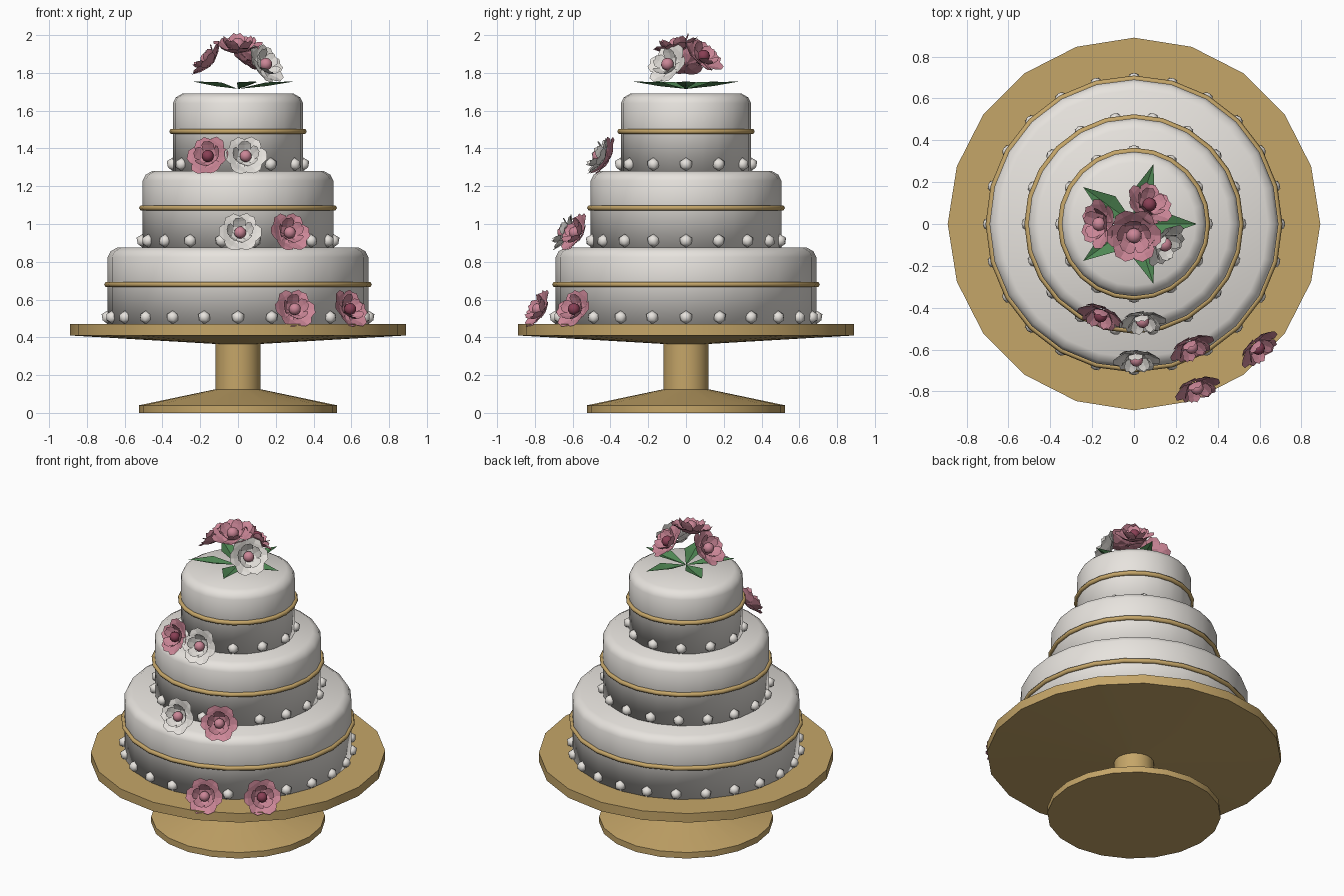
import bpy, bmesh
from math import sin, cos, pi, radians
from mathutils import Vector, Matrix

if "Cube" in bpy.data.objects:
    bpy.data.objects.remove(bpy.data.objects["Cube"])


def material(name, rgb):
    m = bpy.data.materials.new(name)
    m.use_nodes = True
    m.diffuse_color = (*rgb, 1)
    m.node_tree.nodes["Principled BSDF"].inputs["Base Color"].default_value = (*rgb, 1)
    return m


IVORY = material("ivory icing", (0.80, 0.77, 0.73))
GOLD = material("gold", (0.56, 0.38, 0.14))
PINK = material("dusty pink", (0.60, 0.24, 0.31))
ROSE = material("deep rose", (0.25, 0.05, 0.09))
GREEN = material("leaf green", (0.08, 0.25, 0.09))


def finish(name, bm, mats, smooth=None):
    """Turn a bmesh into an object; smooth is None, True or an angle in degrees."""
    me = bpy.data.meshes.new(name)
    bm.to_mesh(me)
    bm.free()
    ob = bpy.data.objects.new(name, me)
    bpy.context.collection.objects.link(ob)
    for m in mats:
        me.materials.append(m)
    if smooth is True:
        me.shade_smooth()
    elif smooth:
        me.shade_smooth()
        me.set_sharp_from_angle(angle=radians(smooth))
    return ob


def lathe(name, profile, sides, mat, smooth, closed=False):
    """Revolve (radius, z) points around z, capping the ends unless closed."""
    bm = bmesh.new()
    rings = [[bm.verts.new((r * cos(2 * pi * i / sides), r * sin(2 * pi * i / sides), z))
              for i in range(sides)] for r, z in profile]
    pairs = list(zip(rings, rings[1:]))
    if closed:
        pairs.append((rings[-1], rings[0]))
    else:
        bm.faces.new(rings[0][::-1])
        bm.faces.new(rings[-1])
    for a, b in pairs:
        for i in range(sides):
            j = (i + 1) % sides
            bm.faces.new((a[i], a[j], b[j], b[i]))
    bmesh.ops.recalc_face_normals(bm, faces=bm.faces)
    return finish(name, bm, [mat], smooth)


# Cake stand
lathe("cake_stand", [(0.525, 0), (0.525, 0.04), (0.12, 0.125), (0.12, 0.365),
                     (0.89, 0.41), (0.89, 0.47)], 20, GOLD, 30)

# Tiers, each with a gold band and a ring of pearls
for tier, (radius, bottom, top, pearls) in {
        "bottom": (0.69, 0.47, 0.875, 24),
        "middle": (0.505, 0.875, 1.28, 18),
        "top": (0.345, 1.28, 1.69, 12)}.items():
    lathe(tier + "_tier", [(radius, bottom), (radius, top - 0.05), (radius - 0.015, top - 0.02),
                           (radius - 0.05, top)], 24, IVORY, True)
    band = [(radius + 0.004 + 0.015 * cos(pi * k / 3), bottom + 0.21 + 0.015 * sin(pi * k / 3))
            for k in range(6)]
    lathe(tier + "_band", band, 24, GOLD, True, closed=True)
    bm = bmesh.new()
    for i in range(pearls):
        a = 2 * pi * i / pearls
        spot = Vector((radius * cos(a), radius * sin(a), bottom + 0.036))
        bmesh.ops.create_icosphere(bm, subdivisions=1, radius=0.036,
                                   matrix=Matrix.Translation(spot) @ Matrix.Rotation(a, 4, "Z"))
    finish(tier + "_pearls", bm, [IVORY], True)


# Petal rows: distance out, half width, rise
OUTER = [(0.012, 0.012, 0), (0.055, 0.045, 0.012), (0.092, 0.05, 0.034), (0.118, 0.024, 0.042)]
INNER = [(0.01, 0.012, 0.005), (0.042, 0.034, 0.022), (0.062, 0.036, 0.05), (0.074, 0.016, 0.068)]


def flower(name, place, normal, petals, centre, size=1.0):
    """Two whorls of cupped petals around a bead."""
    bm = bmesh.new()
    for rows, count, turn in ((OUTER, 6, 0), (INNER, 5, 0.4)):
        for k in range(count):
            spin = Matrix.Rotation(2 * pi * k / count + turn, 3, "Z")
            lift = 0.005 * (k % 2)
            grid = [[bm.verts.new(spin @ Vector((r, w * s, z + lift + (0.008 if s else 0))))
                     for s in (-1, 0, 1)] for r, w, z in rows]
            for a, b in zip(grid, grid[1:]):
                for i in (0, 1):
                    bm.faces.new((a[i], b[i], b[i + 1], a[i + 1]))
    old = set(bm.faces)
    bmesh.ops.create_icosphere(bm, subdivisions=2, radius=0.034,
                               matrix=Matrix.Translation((0, 0, 0.042)))
    for f in bm.faces:
        if f not in old:
            f.material_index = 1
            f.smooth = True
    ob = finish(name, bm, [petals, centre])
    ob.matrix_world = (Matrix.Translation(place)
                       @ Vector(normal).to_track_quat("Z", "Y").to_matrix().to_4x4()
                       @ Matrix.Scale(size, 4))


# Flowers down the front
for name, angle, dist, z, petals, centre in (
        ("upper_left_flower", 250, 0.467, 1.36, PINK, ROSE),
        ("upper_right_flower", 275, 0.467, 1.36, IVORY, PINK),
        ("middle_left_flower", 271, 0.65, 0.955, IVORY, PINK),
        ("middle_right_flower", 295, 0.65, 0.955, PINK, PINK),
        ("lower_left_flower", 291, 0.84, 0.55, PINK, PINK),
        ("lower_right_flower", 315, 0.84, 0.55, PINK, ROSE)):
    a = radians(angle)
    n = Vector((cos(a), sin(a), 0.5)).normalized()
    spot = Vector((dist * cos(a), dist * sin(a), z)) - n * 0.04
    flower(name, spot, n, petals, centre, 0.95)

# Bouquet on top
flower("bouquet_left_flower", (-0.135, 0, 1.845), (-0.75, 0, 0.65), PINK, PINK)
flower("bouquet_back_flower", (0.055, 0.07, 1.86), (0.45, 0.55, 0.7), PINK, ROSE)
flower("bouquet_crown_flower", (0, -0.045, 1.905), (0, -0.25, 1), PINK, PINK, 1.1)
flower("bouquet_right_flower", (0.12, -0.075, 1.825), (0.65, -0.55, 0.5), IVORY, PINK)

# Folded leaves under the bouquet
bm = bmesh.new()
for k in range(5):
    spin = Matrix.Rotation(2 * pi * k / 5, 3, "Z")
    base, left, rib, right, tip = [bm.verts.new(spin @ Vector(p)) for p in (
        (0, 0, 1.715), (0.15, 0.055, 1.75), (0.15, 0, 1.73), (0.15, -0.055, 1.75), (0.3, 0, 1.755))]
    for f in ((base, rib, left), (rib, tip, left), (base, right, rib), (right, tip, rib)):
        bm.faces.new(f)
finish("bouquet_leaves", bm, [GREEN])
